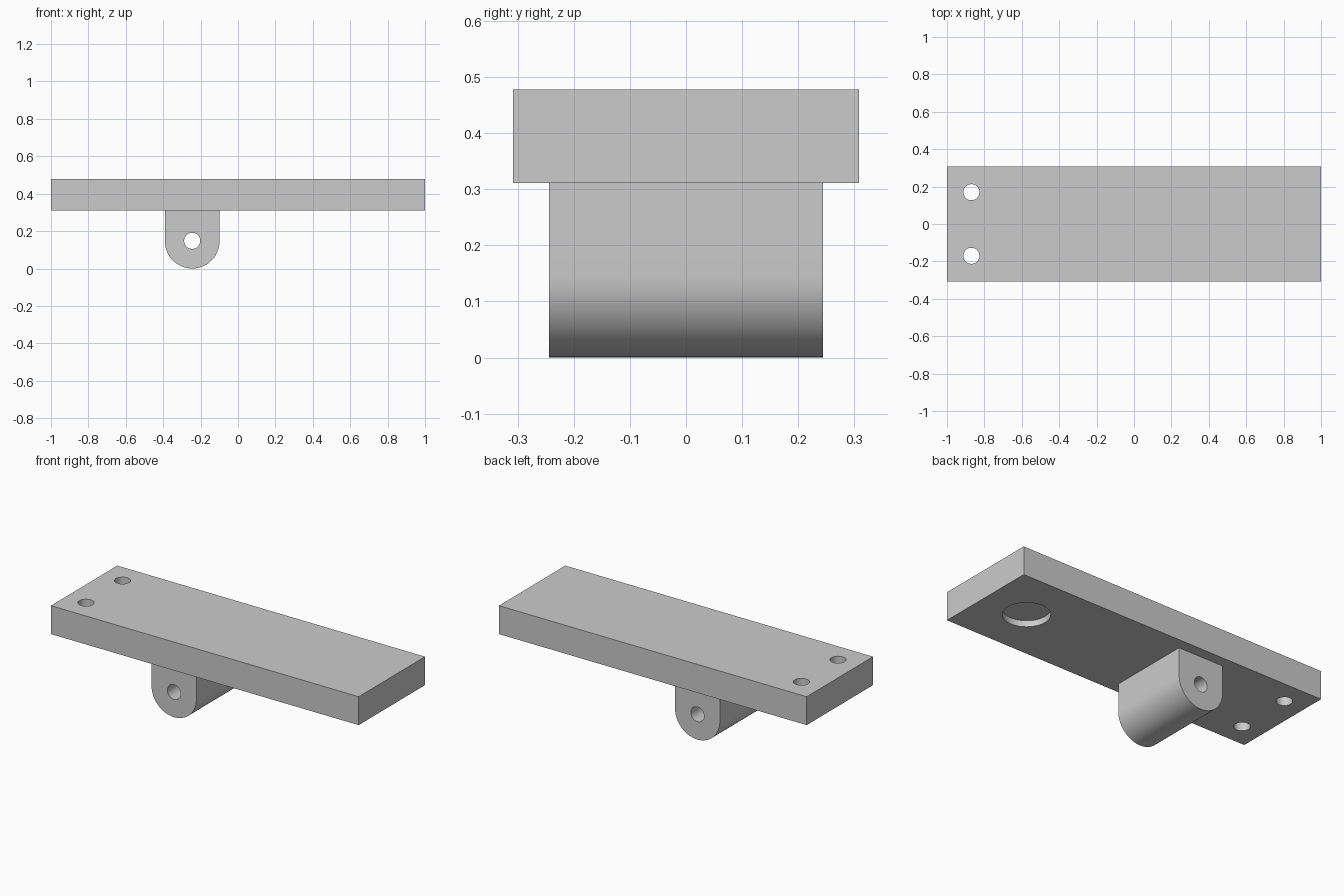
import bpy, bmesh, math
from mathutils import Matrix, Vector

old = bpy.data.objects.get("Cube")
if old:
    bpy.data.objects.remove(old, do_unlink=True)

# Overall dimensions
WIDTH, DEPTH = 2.0, 0.616
PLATE_Z, TOP_Z = 0.311, 0.478
LUG_X, LUG_R, LUG_HALF = -0.245, 0.146, 0.244
HOLE_R = 0.043

grey = bpy.data.materials.new("plain grey")
grey.use_nodes = True
colour = (0.6, 0.6, 0.6, 1)
grey.diffuse_color = colour
grey.node_tree.nodes["Principled BSDF"].inputs["Base Color"].default_value = colour


def new_object(name, bm):
    bmesh.ops.recalc_face_normals(bm, faces=bm.faces[:])
    mesh = bpy.data.meshes.new(name)
    bm.to_mesh(mesh)
    bm.free()
    mesh.materials.append(grey)
    obj = bpy.data.objects.new(name, mesh)
    bpy.context.collection.objects.link(obj)
    return obj


def cylinder(name, centre, radius, length, along_y=False):
    bm = bmesh.new()
    turn = Matrix.Rotation(math.pi / 2 if along_y else 0, 4, "X")
    bmesh.ops.create_cone(bm, cap_ends=True, segments=64, radius1=radius, radius2=radius,
                          depth=length, matrix=Matrix.Translation(centre) @ turn)
    return new_object(name, bm)


def drill(target, cutter):
    mod = target.modifiers.new("hole", "BOOLEAN")
    mod.operation, mod.solver, mod.object = "DIFFERENCE", "EXACT", cutter
    bpy.ops.object.select_all(action="DESELECT")
    bpy.context.view_layer.objects.active = target
    target.select_set(True)
    bpy.ops.object.modifier_apply(modifier=mod.name)
    bpy.data.objects.remove(cutter, do_unlink=True)


# Flat plate
bm = bmesh.new()
bmesh.ops.create_cube(bm, size=1)
bmesh.ops.scale(bm, vec=(WIDTH, DEPTH, TOP_Z - PLATE_Z), verts=bm.verts)
bmesh.ops.translate(bm, vec=(0, 0, (TOP_Z + PLATE_Z) / 2), verts=bm.verts)
plate = new_object("plate", bm)

# Pair of through holes at one end, shallow round recess under the other
for side in (-1, 1):
    drill(plate, cylinder("bolt_hole_cutter", (-0.869, side * 0.17, 0.4), HOLE_R, 1))
recess_depth = 0.036
drill(plate, cylinder("recess_cutter", (0.723, 0, PLATE_Z), 0.125, 2 * recess_depth))

# Round-ended lug: half-circle profile extruded front to back, set into the plate
bm = bmesh.new()
steps = 48
profile = [(LUG_R, PLATE_Z + 0.005), (-LUG_R, PLATE_Z + 0.005)]
for i in range(steps + 1):
    a = math.pi * (1 + i / steps)
    profile.append((LUG_R * math.cos(a), LUG_R + LUG_R * math.sin(a)))
face = bm.faces.new([bm.verts.new((LUG_X + x, -LUG_HALF, z)) for x, z in profile])
solid = bmesh.ops.extrude_face_region(bm, geom=[face])
moved = [v for v in solid["geom"] if isinstance(v, bmesh.types.BMVert)]
bmesh.ops.translate(bm, vec=Vector((0, 2 * LUG_HALF, 0)), verts=moved)
lug = new_object("pivot_lug", bm)
drill(lug, cylinder("pin_hole_cutter", (LUG_X, 0, 0.148), HOLE_R, 1, along_y=True))

# Smooth the curved walls, keep the edges crisp
for obj in (plate, lug):
    bpy.ops.object.select_all(action="DESELECT")
    bpy.context.view_layer.objects.active = obj
    obj.select_set(True)
    bpy.ops.object.shade_smooth_by_angle(angle=math.radians(30))
